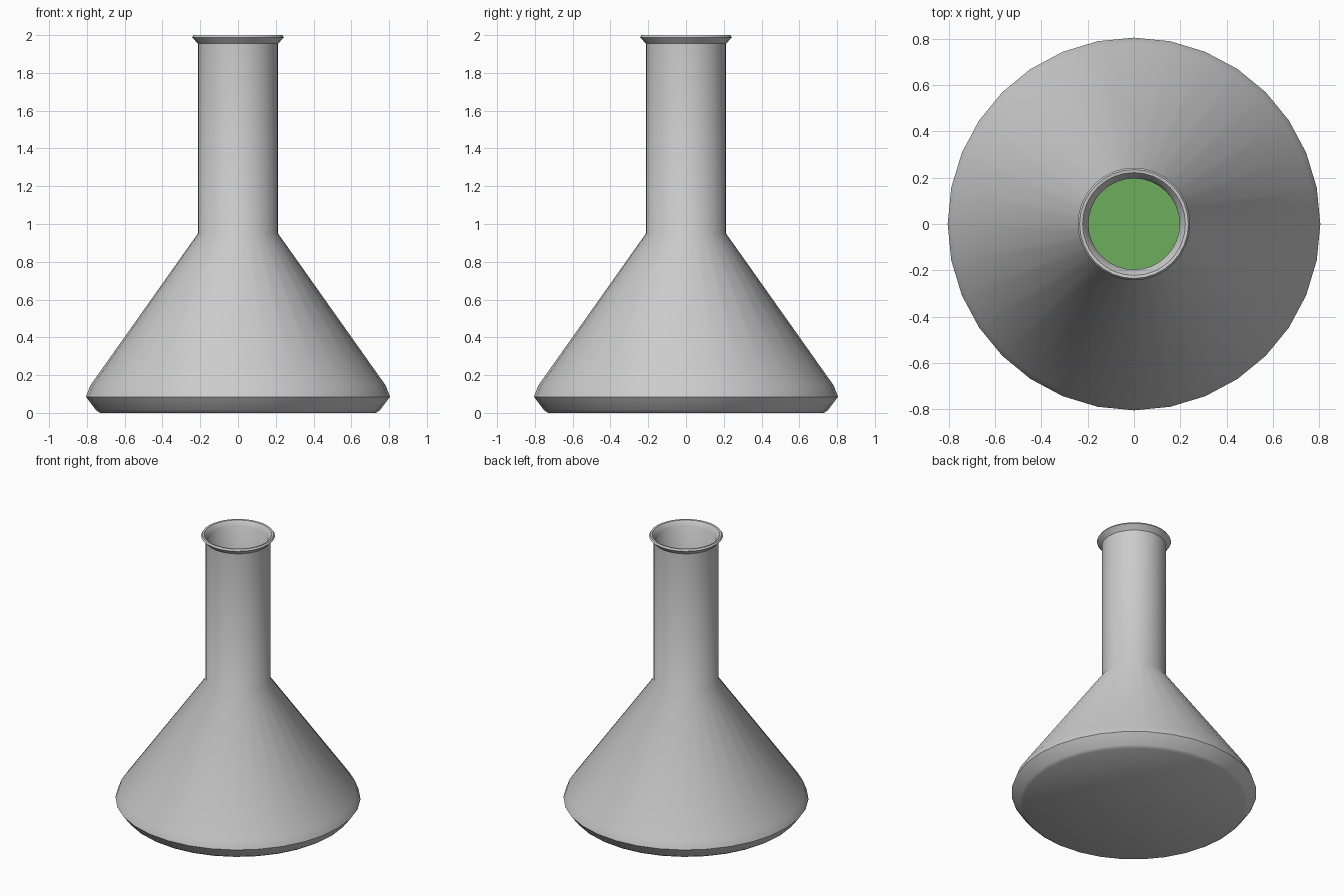
import bpy, bmesh, math

if "Cube" in bpy.data.objects:
    bpy.data.objects.remove(bpy.data.objects["Cube"])

SIDES = 32


def lathe(name, profile, angle=30):
    """Spin an (r, z) profile around z; r = 0 ends become poles."""
    bm = bmesh.new()
    verts = [bm.verts.new((r, 0, z)) for r, z in profile]
    edges = [bm.edges.new(p) for p in zip(verts, verts[1:])]
    bmesh.ops.spin(bm, geom=verts + edges, axis=(0, 0, 1), cent=(0, 0, 0),
                   angle=math.tau, steps=SIDES)
    bmesh.ops.remove_doubles(bm, verts=bm.verts, dist=1e-4)
    bmesh.ops.recalc_face_normals(bm, faces=bm.faces)
    mesh = bpy.data.meshes.new(name)
    bm.to_mesh(mesh)
    bm.free()
    ob = bpy.data.objects.new(name, mesh)
    bpy.context.collection.objects.link(ob)
    bpy.ops.object.select_all(action='DESELECT')
    ob.select_set(True)
    bpy.context.view_layer.objects.active = ob
    bpy.ops.object.shade_smooth_by_angle(angle=math.radians(angle))
    return ob


# flask: base, rounded foot, cone, neck, flared lip, then back down the inner wall
lathe("flask", [
    (0, 0), (0.73, 0), (0.752, 0.015), (0.805, 0.085), (0.782, 0.145),
    (0.212, 0.95), (0.212, 1.955), (0.243, 1.988), (0.235, 2.0), (0.222, 1.998),
    (0.197, 1.965), (0.197, 0.945), (0.765, 0.14), (0.785, 0.085),
    (0.74, 0.028), (0.72, 0.018), (0, 0.018)], angle=42)

# liquid filling the lower part of the cone
liquid = lathe("liquid", [
    (0, 0.022), (0.715, 0.022), (0.735, 0.032), (0.78, 0.085), (0.76, 0.139),
    (0.508, 0.5), (0, 0.5)], angle=42)
mat = bpy.data.materials.new("green_liquid")
mat.diffuse_color = (0.15, 0.42, 0.11, 1)
mat.use_nodes = True
mat.node_tree.nodes["Principled BSDF"].inputs["Base Color"].default_value = mat.diffuse_color
liquid.data.materials.append(mat)
